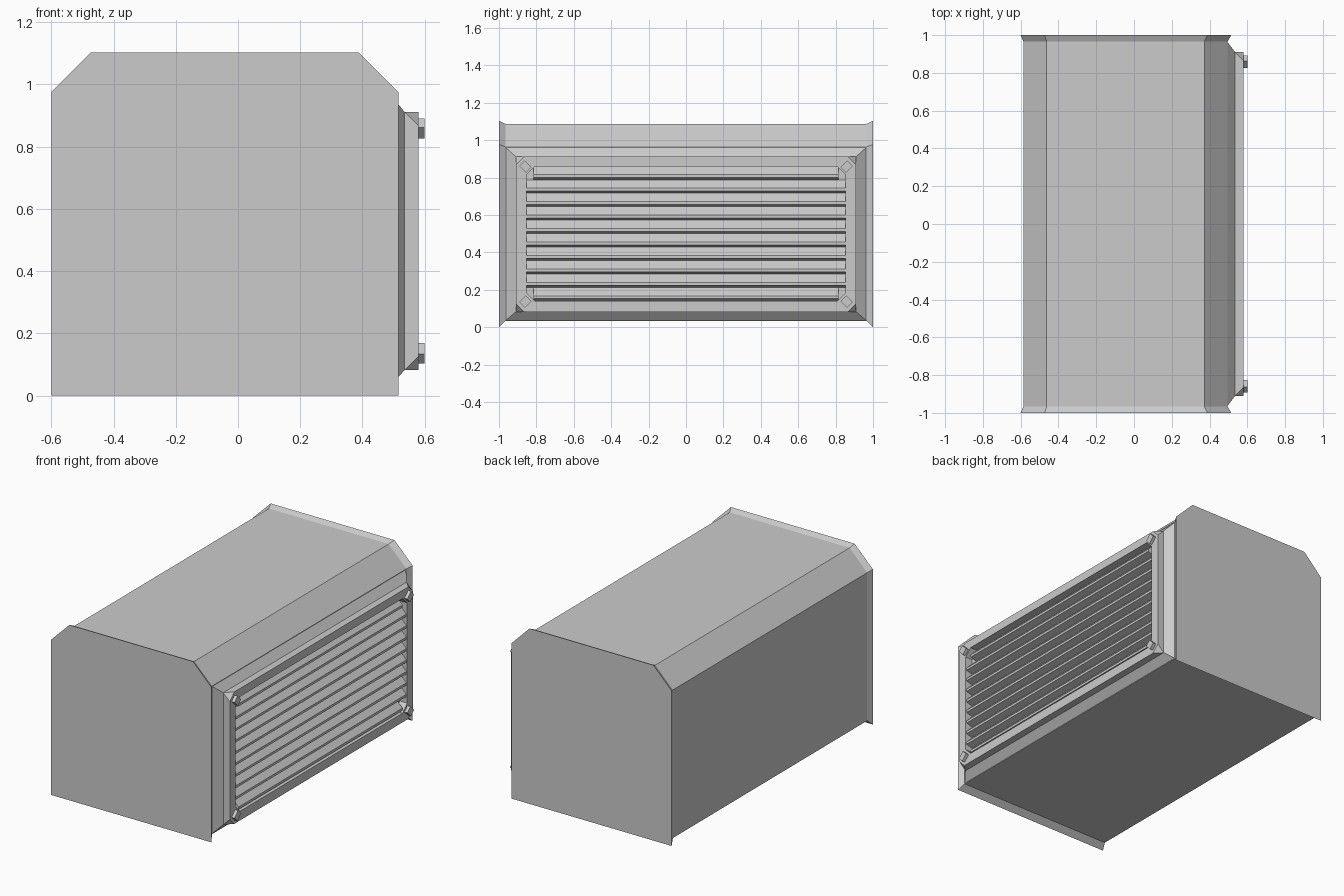
import bpy, bmesh, math
from mathutils import Matrix

cube = bpy.data.objects.get("Cube")
if cube:
    bpy.data.objects.remove(cube, do_unlink=True)

# Single painted-metal colour
grey = bpy.data.materials.new("light_grey_metal")
grey.use_nodes = True
colour = (0.6, 0.6, 0.6, 1)
grey.diffuse_color = colour
grey.node_tree.nodes["Principled BSDF"].inputs["Base Color"].default_value = colour


def finish(name, bm):
    bmesh.ops.remove_doubles(bm, verts=bm.verts, dist=1e-5)
    bmesh.ops.recalc_face_normals(bm, faces=bm.faces)
    mesh = bpy.data.meshes.new(name)
    bm.to_mesh(mesh)
    bm.free()
    mesh.materials.append(grey)
    obj = bpy.data.objects.new(name, mesh)
    bpy.context.collection.objects.link(obj)
    return obj


def loft(name, rings):
    """Closed solid through a list of matching point rings."""
    bm = bmesh.new()
    loops = [[bm.verts.new(p) for p in ring] for ring in rings]
    n = len(loops[0])
    for a, b in zip(loops, loops[1:]):
        for i in range(n):
            j = (i + 1) % n
            bm.faces.new((a[i], a[j], b[j], b[i]))
    bm.faces.new(loops[0])
    bm.faces.new(loops[-1])
    return finish(name, bm)


def housing_ring(y, left, right, low, high, drop):
    """Six-sided section with chamfered top edges."""
    profile = [(left, low), (right, low), (right, high - drop),
               (right - drop, high), (left + drop, high), (left, high - drop)]
    return [(x, y, z) for x, z in profile]


def octagon(x, half, low, high, cut):
    """Rectangle facing +x with cut corners (cut of 0 gives sharp ones)."""
    h, c = half, cut
    pts = [(c - h, low), (h - c, low), (h, low + c), (h, high - c),
           (h - c, high), (c - h, high), (-h, high - c), (-h, low + c)]
    return [(x, y, z) for y, z in pts]


# Housing with flared end flanges
outer = (-0.6, 0.515, 0, 1.103, 0.127)
inner = (-0.585, 0.495, 0.033, 1.087, 0.123)
loft("housing", [housing_ring(-1, *outer), housing_ring(-0.965, *inner),
                 housing_ring(0.965, *inner), housing_ring(1, *outer)])

# Grille frame: sloped base, cut corners and a recessed opening
loft("grille_frame", [
    octagon(0.494, 0.965, 0.035, 0.962, 0),
    octagon(0.535, 0.91, 0.082, 0.912, 0),
    octagon(0.58, 0.91, 0.082, 0.912, 0.045),
    octagon(0.58, 0.853, 0.14, 0.86, 0.045),
    octagon(0.53, 0.853, 0.14, 0.86, 0.045)])

# Louvre slats: sloped top, short lip, undercut bottom
slat_count, pitch = 10, 0.072
for i in range(slat_count):
    top = 0.86 - i * pitch
    half = 0.815 if i in (0, slat_count - 1) else 0.853
    section = [(0.53, top), (0.574, top - 0.045),
               (0.574, top - 0.06), (0.53, top - pitch)]
    loft(f"louvre_slat_{i + 1}",
         [[(x, y, z) for x, z in section] for y in (-half, half)])

# Diagonal corner lugs
for side, sy in (("left", 1), ("right", -1)):
    for level, sz in (("upper", 1), ("lower", -1)):
        bm = bmesh.new()
        place = (Matrix.Translation((0.587, sy * 0.859, 0.497 + sz * 0.361))
                 @ Matrix.Rotation(sy * sz * math.pi / 4, 4, "X")
                 @ Matrix.Diagonal((0.026, 0.05, 0.042, 1)))
        bmesh.ops.create_cube(bm, size=1, matrix=place)
        finish(f"{level}_{side}_lug", bm)
